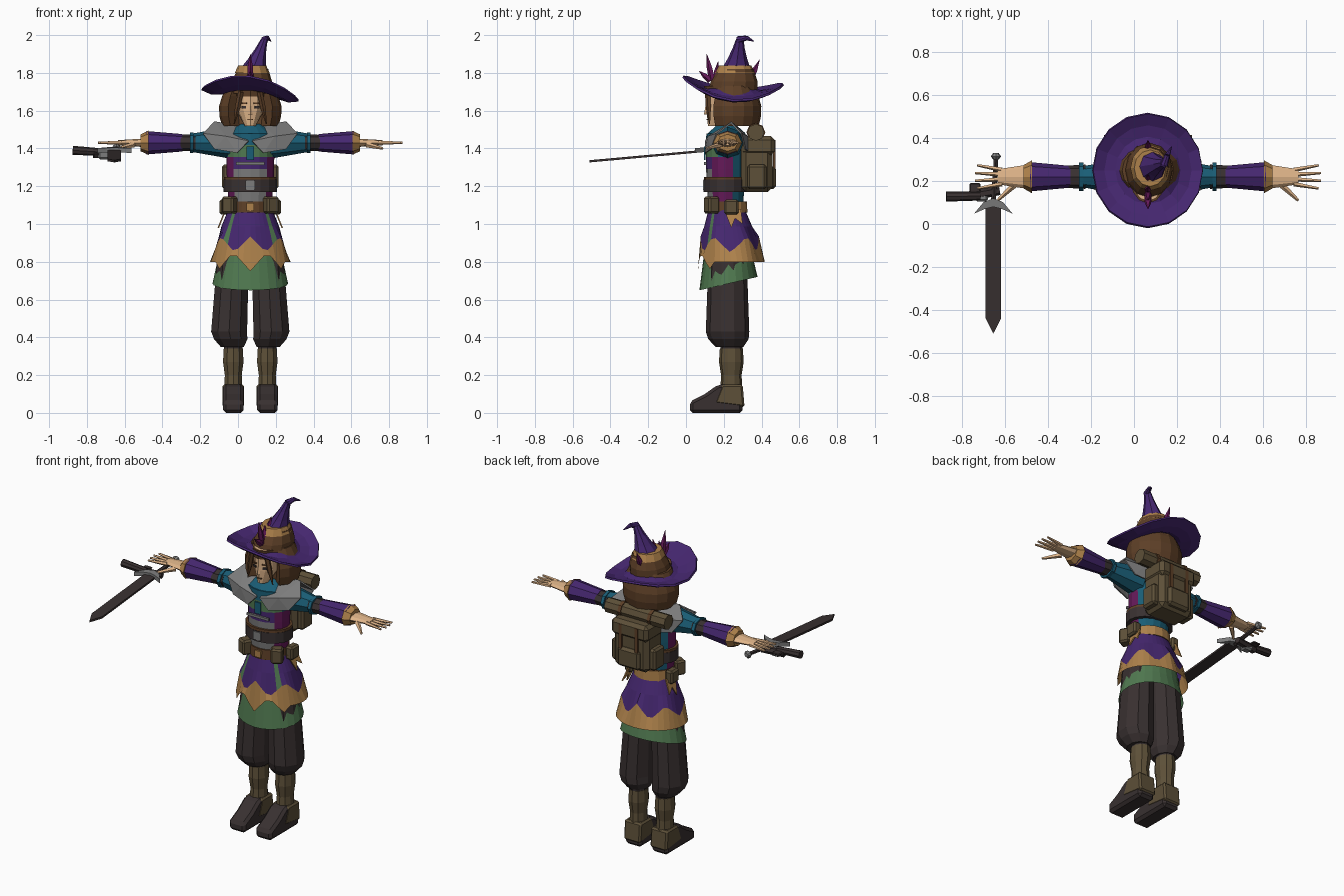
import bpy, bmesh, math
from mathutils import Vector, Matrix

cube = bpy.data.objects.get("Cube")
if cube:
    bpy.data.objects.remove(cube)

BODY_X = .065
BODY_Y = .22
ARM_Z = 1.43
SIDES = (("left", 1), ("right", -1))

COLOURS = dict(
    purple=(.06, .02, .16), green=(.08, .19, .08), gold=(.42, .22, .07), teal=(.01, .11, .18),
    grey=(.2, .2, .2), skin=(.74, .46, .25), olive=(.11, .08, .04), charcoal=(.04, .03, .03),
    brown=(.11, .05, .02), magenta=(.13, .01, .1))
MATERIALS = {}
for label, rgb in COLOURS.items():
    material = bpy.data.materials.new(label)
    material.use_nodes = True
    material.diffuse_color = (*rgb, 1)
    material.node_tree.nodes["Principled BSDF"].inputs["Base Color"].default_value = (*rgb, 1)
    MATERIALS[label] = material


def finish(name, bm, colour, rule=None, shape=None, bevel=0, thick=0):
    """Turn a bmesh into an object; rule names the colour of each face."""
    if shape:
        for vert in bm.verts:
            shape(vert.co)
    bmesh.ops.recalc_face_normals(bm, faces=bm.faces)
    used = [colour]
    for face in bm.faces:
        choice = rule(face.calc_center_median()) if rule else colour
        if choice not in used:
            used.append(choice)
        face.material_index = used.index(choice)
    bmesh.ops.translate(bm, verts=bm.verts, vec=(BODY_X, 0, 0))
    mesh = bpy.data.meshes.new(name)
    bm.to_mesh(mesh)
    bm.free()
    for choice in used:
        mesh.materials.append(MATERIALS[choice])
    obj = bpy.data.objects.new(name, mesh)
    bpy.context.scene.collection.objects.link(obj)
    if thick:
        obj.modifiers.new("thickness", "SOLIDIFY").thickness = thick
    if bevel:
        modifier = obj.modifiers.new("bevel", "BEVEL")
        modifier.width, modifier.segments = bevel, 1


def spindle(name, start, end, r_start, r_end, colour, depth=1, bulge=0, sides=10, steps=1,
            level=False, caps=True, **options):
    """Tapered tube; depth scales its thickness along y, level keeps its rings horizontal."""
    bm = bmesh.new()
    start, end = Vector(start), Vector(end)
    along = Vector((0, 0, 1)) if level else (end - start).normalized()
    side_on = abs(along.y) > .9
    across = Vector((0, side_on ^ 1, side_on)).cross(along).normalized()
    deep = along.cross(across)
    loops = []
    for step in range(steps + 1):
        t = step / steps
        centre = start.lerp(end, t)
        radius = r_start + (r_end - r_start) * t + bulge * math.sin(math.pi * t)
        angles = [math.tau * k / sides - math.pi / 2 for k in range(sides)]
        loops.append([bm.verts.new(centre + across * radius * math.cos(a) + deep * radius * depth * math.sin(a))
                      for a in angles])
    for low, high in zip(loops, loops[1:]):
        for k in range(sides):
            bm.faces.new((low[k - 1], low[k], high[k], high[k - 1]))
    if caps:
        bm.faces.new(loops[0])
        bm.faces.new(loops[-1])
    finish(name, bm, colour, **options)


def column(name, low, high, r_low, r_high, colour, x=0, y=BODY_Y, **options):
    """Upright spindle with horizontal rings."""
    spindle(name, (x, y, low), (x, y, high), r_low, r_high, colour, level=True, **options)


def box(name, place, size, colour, turn=0, **options):
    bm = bmesh.new()
    matrix = Matrix.Translation(place) @ Matrix.Rotation(turn, 4, "Z") @ Matrix.Diagonal((*size, 1))
    bmesh.ops.create_cube(bm, size=1, matrix=matrix)
    finish(name, bm, colour, **options)


def prism(name, outline, place, offset, colour, **options):
    """Extrude a flat outline; place maps each outline pair to a point."""
    bm = bmesh.new()
    face = bm.faces.new([bm.verts.new(place(a, b)) for a, b in outline])
    extruded = bmesh.ops.extrude_face_region(bm, geom=[face])["geom"]
    moved = [item for item in extruded if isinstance(item, bmesh.types.BMVert)]
    bmesh.ops.translate(bm, verts=moved, vec=offset)
    finish(name, bm, colour, **options)


# Hat: drooping brim, leather crown, trim, bent point and feathers
def brim_shape(co):
    x, y = co.x, co.y - .25
    r = math.hypot(x, y)
    c, s = x / r, y / r
    t = min(1, max(0, (r - .1) / .15))
    edge = 1.69 * c * c + 1.765 * s * s - .03 * c - .02 * s
    co.z = 1.725 + (edge - 1.725) * t - .03 * math.sin(math.pi * t)


column("hat_brim", 1.7, 1.7, .255, .1, "purple", y=.25, depth=1.03, sides=16, steps=3, caps=False,
       shape=brim_shape, thick=.012)
crown, tip_base = Vector((0, .245, 1.69)), Vector((.015, .265, 1.82))
bend, curl = Vector((.075, .285, 1.98)), Vector((.09, .32, 1.985))
spindle("hat_crown", crown, tip_base, .115, .08, "brown", depth=1.15, bulge=.01, steps=2, sides=12, level=True)
column("hat_trim", 1.8, 1.84, .092, .074, "gold", x=.01, y=.26, depth=1.15, sides=12)
spindle("hat_point", tip_base, bend, .07, .018, "purple", depth=1.1, bulge=-.006, steps=3, sides=8, level=True)
spindle("hat_bend", bend - Vector((0, .01, .005)), curl, .019, .013, "purple", sides=8)
spindle("hat_tip", curl, (.11, .36, 1.967), .013, .002, "purple", sides=8)
for number, (y, lean, top) in enumerate([(.13, -.06, 1.81), (.14, -.03, 1.9), (.16, .01, 1.86),
                                         (.19, .04, 1.89), (.34, .05, 1.87)]):
    spindle(f"hat_feather_{number}", (0, y, 1.76), (0, y + lean, top), .018, .001, "magenta",
            bulge=.006, steps=2, sides=5)


# Head, face and parted hair
def part_hair(co):
    if abs(co.x) < .075:
        co.y = max(co.y, .195)


spindle("jaw", (0, .155, 1.52), (0, .2, 1.6), .03, .07, "skin", depth=1.3, sides=12, level=True)
column("face", 1.6, 1.73, .07, .07, "skin", y=.2, depth=1.3, sides=12)
column("neck", 1.44, 1.58, .055, .04, "skin", sides=8)
column("hair_bob", 1.52, 1.73, .15, .12, "brown", y=.25, depth=.9, bulge=.03, sides=16, steps=4, shape=part_hair)
column("hair_fringe", 1.675, 1.73, .075, .08, "brown", y=.2, depth=1.3, sides=12)
spindle("nose", (0, .108, 1.625), (0, .107, 1.58), .005, .012, "skin", sides=4)
box("mouth", (0, .114, 1.553), (.03, .009, .006), "brown")
for side, s in SIDES:
    box(side + "_eye", (.034 * s, .121, 1.618), (.026, .009, .013), "charcoal", turn=.4 * s)
    box(side + "_brow", (.034 * s, .12, 1.64), (.034, .009, .007), "brown", turn=.4 * s)
    spindle(side + "_hair_lock", (.05 * s, .115, 1.7), (.085 * s, .125, 1.53), .015, .003, "brown",
            bulge=.006, steps=2, sides=5)


# Torso with coloured doublet panels
def doublet(c):
    if c.y > .24 or c.z > 1.41:
        return "teal"
    if c.z > 1.35:
        return "green" if abs(c.x) < .11 else "teal"
    if abs(c.x) > .08:
        return "magenta"
    return "purple" if c.z > 1.28 else "grey"


def sash_colour(c):
    return "gold" if c.y > .25 else "brown"


column("torso", 1.04, 1.48, .105, .125, "teal", y=.21, depth=.82, bulge=.01, sides=16, steps=7, rule=doublet)
column("shoulder_yoke", 1.48, 1.53, .125, .055, "teal", y=.215, depth=.8, sides=16)
column("wide_belt", 1.17, 1.235, .142, .142, "charcoal", y=.21, depth=.82, sides=16)
column("belt_edge", 1.23, 1.25, .14, .14, "brown", y=.21, depth=.82, sides=16)
column("waist_sash", 1.06, 1.12, .12, .116, "brown", y=.215, depth=.92, sides=16, rule=sash_colour)
box("wide_buckle", (0, .095, 1.205), (.05, .012, .05), "grey")
box("sash_buckle", (0, .105, 1.09), (.04, .014, .04), "gold")
box("chest_clasp", (0, .1, 1.375), (.04, .009, .07), "teal")
box("chest_strap", (0, .102, 1.32), (.15, .012, .015), "grey")
box("collar_pin", (0, .13, 1.45), (.025, .03, .025), "gold")

# Shoulder mantle, arms and hands
ARM_PARTS = [("sleeve", "teal", .1, .3, .085, .05, 1), ("elbow", "charcoal", .29, .37, .045, .042, 1.25),
             ("elbow_band", "teal", .3, .32, .055, .055, 1.2), ("forearm", "purple", .36, .55, .046, .062, 1.1),
             ("cuff", "gold", .54, .58, .064, .045, 1.2), ("palm", "skin", .57, .7, .022, .014, 2.5)]
for side, s in SIDES:
    for end, facing in (("front", 1), ("back", -.7)):
        bm = bmesh.new()
        rim = []
        for k in range(6):
            c, d = math.cos(math.tau * k / 6), math.sin(math.tau * k / 6)
            drop = .14 - .13 * max(d, 0) - .06 * max(c, 0)
            rim.append(bm.verts.new((s * (.13 + .12 * c), .24 - facing * drop, 1.46 + .085 * d + .02 * c)))
        hub = bm.verts.new((.13 * s, .24 - facing * .125, 1.465))
        for k in range(6):
            bm.faces.new((hub, rim[k - 1], rim[k]))
        finish(f"{side}_{end}_mantle", bm, "grey", thick=.008)
    for part, colour, inner, outer, r_inner, r_outer, depth in ARM_PARTS:
        spindle(f"{side}_{part}", (inner * s, BODY_Y, ARM_Z), (outer * s, BODY_Y, ARM_Z), r_inner, r_outer,
                colour, depth=depth, sides=8)
    for finger in range(4):
        spread = finger - 1.5
        spindle(f"{side}_finger_{finger}", (.68 * s, BODY_Y + .022 * spread, ARM_Z),
                (s * (.81 - .01 * abs(spread)), BODY_Y + .036 * spread, ARM_Z), .012, .006, "skin", sides=5)
    spindle(side + "_thumb", (.62 * s, .185, 1.42), (.7 * s, .11, 1.4), .016, .007, "skin", sides=5)


# Overskirt with a pointed gold hem, over a longer green underskirt
def front_angle(c):
    return abs(math.degrees(math.atan2(c.x, .235 - c.y)))


def hem_shape(co):
    angle = front_angle(co)
    valley = abs((angle + 30) % 60 - 30) / 30
    hem = .75 + .1 * valley if angle < 61 else .8
    if co.z < .83:
        co.z = hem
    elif co.z < .9:
        co.z = max(.935 - .085 * valley, hem + .004)


def skirt_colour(c):
    if c.z < .88:
        return "gold"
    return "green" if 40 < front_angle(c) < 50 else "purple"


def green_hem(co):
    if co.z < .7:
        co.z += .23 * (co.y - .075)


spindle("overskirt", (0, .24, .8), (0, .215, 1.08), .213, .115, "purple", depth=.83, bulge=.006, sides=36,
        steps=3, level=True, caps=False, shape=hem_shape, rule=skirt_colour)
column("underskirt", .65, .95, .2, .15, "green", y=.225, depth=.77, sides=24, steps=2, caps=False, shape=green_hem)

# Pouches, trousers, boots and pack fittings
LEAF = [(.2, 1.08), (.29, 1.08), (.3, 1), (.26, 1.03), (.24, .98)]
FOOT = [(.02, 0), (.02, .06), (.1, .1), (.17, .15), (.3, .15), (.3, 0)]
HEEL = [(.15, .05), (.19, .15), (.3, .15), (.31, .03)]
for side, s in SIDES:
    box(side + "_pouch", (.108 * s, .135, 1.1), (.07, .065, .09), "olive", turn=.5 * s, bevel=.01)
    box(side + "_hip_pouch", (.138 * s, .24, 1.09), (.05, .075, .08), "olive", bevel=.01)
    prism(side + "_hip_leaf", LEAF, lambda a, b: (s * (.125 + (1.08 - b) * .4), a, b), (.008 * s, 0, 0), "gold")
    spindle(side + "_trouser_thigh", (.09 * s, BODY_Y, .85), (.112 * s, BODY_Y, .43), .087, .1, "charcoal",
            depth=1.15, level=True)
    spindle(side + "_trouser_cuff", (.112 * s, BODY_Y, .43), (.095 * s, .23, .35), .1, .065, "charcoal",
            depth=1.15, bulge=.01, steps=2, level=True)
    leg = dict(x=.09 * s, y=.24, depth=1.15)
    column(side + "_boot_ankle", .1, .2, .052, .047, "olive", **leg)
    column(side + "_boot_calf", .2, .34, .047, .053, "olive", bulge=.007, steps=2, **leg)
    column(side + "_boot_top", .33, .37, .051, .05, "charcoal", **leg)
    prism(side + "_boot_foot", FOOT, lambda a, b: (.09 * s - .055, a, b), (.11, 0, 0), "charcoal", bevel=.016)
    prism(side + "_boot_heel", HEEL, lambda a, b: (.09 * s - .057, a, b), (.114, 0, 0), "olive", bevel=.01)
    box(side + "_pack_pocket", (.125 * s, .375, 1.25), (.05, .1, .13), "olive", bevel=.012)
    box(side + "_pack_strap", (.055 * s, .467, 1.37), (.02, .012, .15), "brown")
    spindle(side + "_bedroll_tie", (.09 * s, .37, 1.485), (.11 * s, .37, 1.485), .05, .05, "brown", sides=8)

# Backpack and bedroll
box("backpack", (0, .375, 1.315), (.235, .165, .29), "olive", bevel=.025)
box("backpack_flap", (0, .385, 1.415), (.25, .17, .1), "olive", bevel=.02)
box("backpack_pocket", (0, .455, 1.245), (.15, .045, .12), "olive", bevel=.015)
spindle("bedroll", (-.205, .37, 1.485), (.205, .37, 1.485), .045, .045, "olive", sides=8)


# Sword, rising slightly towards the pommel
def slope(co):
    co.z += .09 * (co.y - .09)


def on_sword(a, b):
    return (a - .72, b, 1.38)


BLADE = [(-.036, .09), (-.036, -.44), (0, -.51), (.036, -.44), (.036, .09)]
GUARD = [(.045 * t, .12 - .018 * t * t) for t in range(-2, 3)] + [(.04 * t, .08 - .01 * t * t) for t in (1, 0, -1)]
prism("sword_blade", BLADE, on_sword, (0, 0, .012), "charcoal", shape=slope)
prism("sword_guard", GUARD, on_sword, (0, 0, .025), "grey", shape=slope)
grip_start, grip_end = Vector(on_sword(0, .1)), Vector(on_sword(.012, .3))
spindle("sword_grip", grip_start, grip_end, .013, .012, "charcoal", sides=6, shape=slope)
spindle("sword_pommel", grip_end, grip_end + Vector((0, .03, 0)), .013, .013, "grey", bulge=.011, steps=2,
        sides=8, shape=slope)

# Pistol
spindle("pistol_barrel", (-.94, .128, 1.39), (-.78, .13, 1.38), .024, .02, "charcoal", sides=8)
spindle("pistol_stock", (-.83, .13, 1.37), (-.69, .155, 1.37), .024, .02, "charcoal", sides=6)
box("pistol_lock", (-.775, .13, 1.365), (.06, .05, .045), "grey", bevel=.01)
box("trigger_guard", (-.805, .165, 1.38), (.05, .05, .01), "charcoal", bevel=.004)
